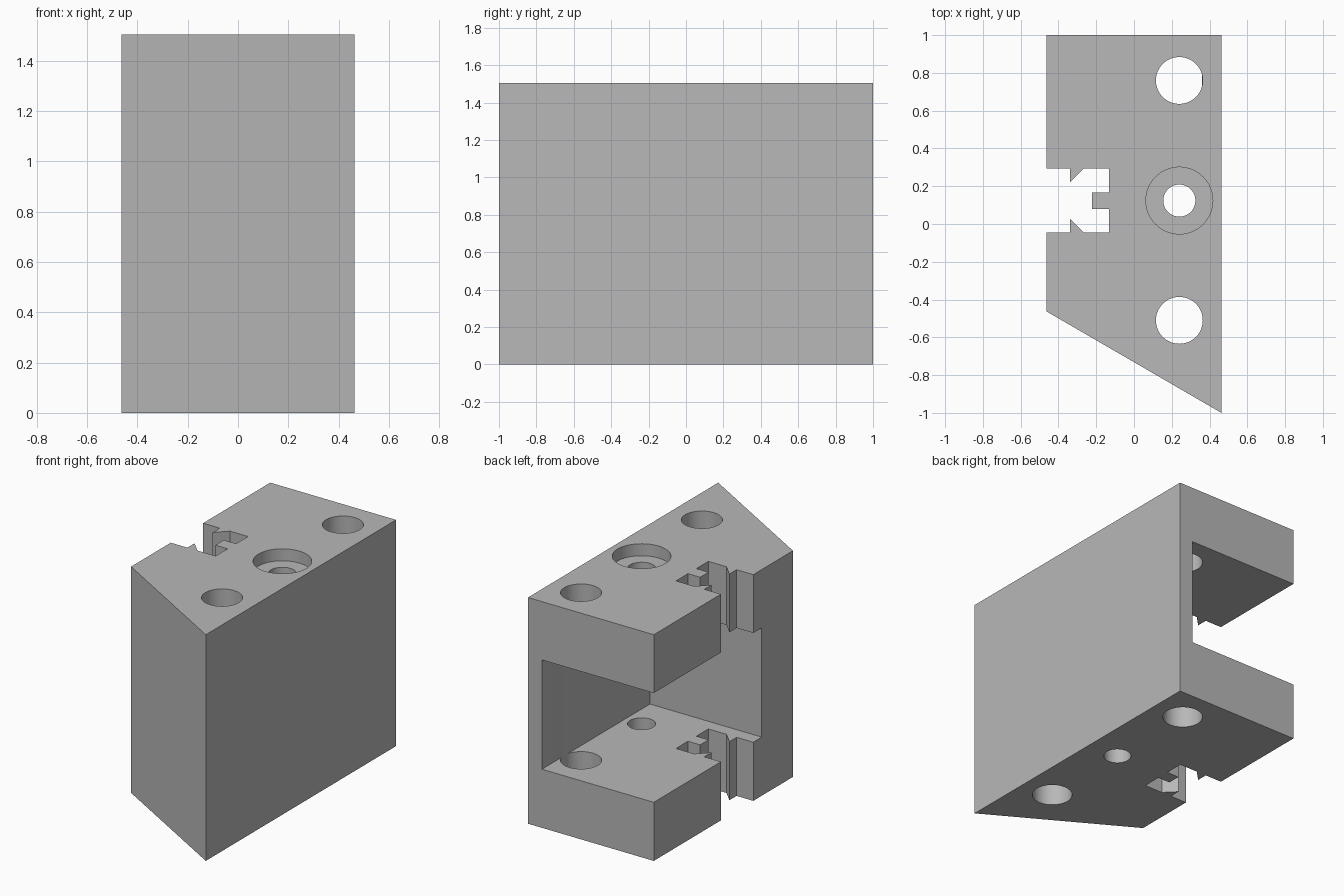
import bpy
import bmesh
import math

if "Cube" in bpy.data.objects:
    bpy.data.objects.remove(bpy.data.objects["Cube"], do_unlink=True)

W, H = 0.463, 1.505          # half width, height
FLOOR, CEIL = 0.39, 1.117    # cavity bottom and top
WALL_X, WALL_Y = 0.36, -0.135


def prism(name, outline, z0, z1):
    """Extrude a closed xy outline from z0 to z1."""
    bm = bmesh.new()
    base = bm.faces.new([bm.verts.new((x, y, z0)) for x, y in outline])
    ext = bmesh.ops.extrude_face_region(bm, geom=[base])
    top = [v for v in ext["geom"] if isinstance(v, bmesh.types.BMVert)]
    bmesh.ops.translate(bm, verts=top, vec=(0, 0, z1 - z0))
    bmesh.ops.recalc_face_normals(bm, faces=bm.faces)
    mesh = bpy.data.meshes.new(name)
    bm.to_mesh(mesh)
    bm.free()
    obj = bpy.data.objects.new(name, mesh)
    bpy.context.collection.objects.link(obj)
    return obj


def circle(x, y, r, n=64):
    return [(x + r * math.cos(math.tau * i / n), y + r * math.sin(math.tau * i / n))
            for i in range(n)]


def cut(body, cutter):
    """Subtract the cutter and remove it."""
    cutter.hide_render = True
    mod = body.modifiers.new(cutter.name, 'BOOLEAN')
    mod.operation = 'DIFFERENCE'
    mod.solver = 'EXACT'
    mod.object = cutter
    bpy.context.view_layer.objects.active = body
    bpy.ops.object.modifier_apply(modifier=mod.name)
    bpy.data.objects.remove(cutter, do_unlink=True)


# Block with slanted front
body = prism("bracket_block", [(-W, -0.463), (W, -1), (W, 1), (-W, 1)], 0, H)

# Cavity open to the back and the right side
cut(body, prism("cavity", [(-1, WALL_Y), (WALL_X, WALL_Y), (WALL_X, 2), (-1, 2)],
                FLOOR, CEIL))

# Keyed slot, mirrored about its centre line
MID = 0.124
half = [(-1, 0.17), (-0.34, 0.17), (-0.34, 0.095), (-0.266, 0.17),
        (-0.132, 0.17), (-0.132, 0.044), (-0.222, 0.044)]
slot = [(x, MID + d) for x, d in half] + [(x, MID - d) for x, d in reversed(half)]
cut(body, prism("slot", slot, -0.1, H + 0.1))

# Round holes: the rear one passes through the plates only
HX = 0.24
cut(body, prism("front_hole", circle(HX, -0.51, 0.124), -0.1, H + 0.1))
cut(body, prism("rear_hole_top", circle(HX, 0.76, 0.124), CEIL - 0.003, H + 0.1))
cut(body, prism("rear_hole_bottom", circle(HX, 0.76, 0.124), -0.1, FLOOR + 0.003))
cut(body, prism("middle_hole", circle(HX, MID, 0.085), -0.1, H + 0.1))
cut(body, prism("counterbore", circle(HX, MID, 0.177), H - 0.08, H + 0.1))

# Plain grey material
grey = bpy.data.materials.new("plain grey")
grey.use_nodes = True
colour = (0.48, 0.48, 0.48, 1)
grey.diffuse_color = colour
grey.node_tree.nodes["Principled BSDF"].inputs["Base Color"].default_value = colour
body.data.materials.clear()
body.data.materials.append(grey)
for p in body.data.polygons:
    p.material_index = 0

bpy.ops.object.select_all(action='DESELECT')
body.select_set(True)
bpy.context.view_layer.objects.active = body
bpy.ops.object.shade_smooth_by_angle(angle=math.radians(30))
